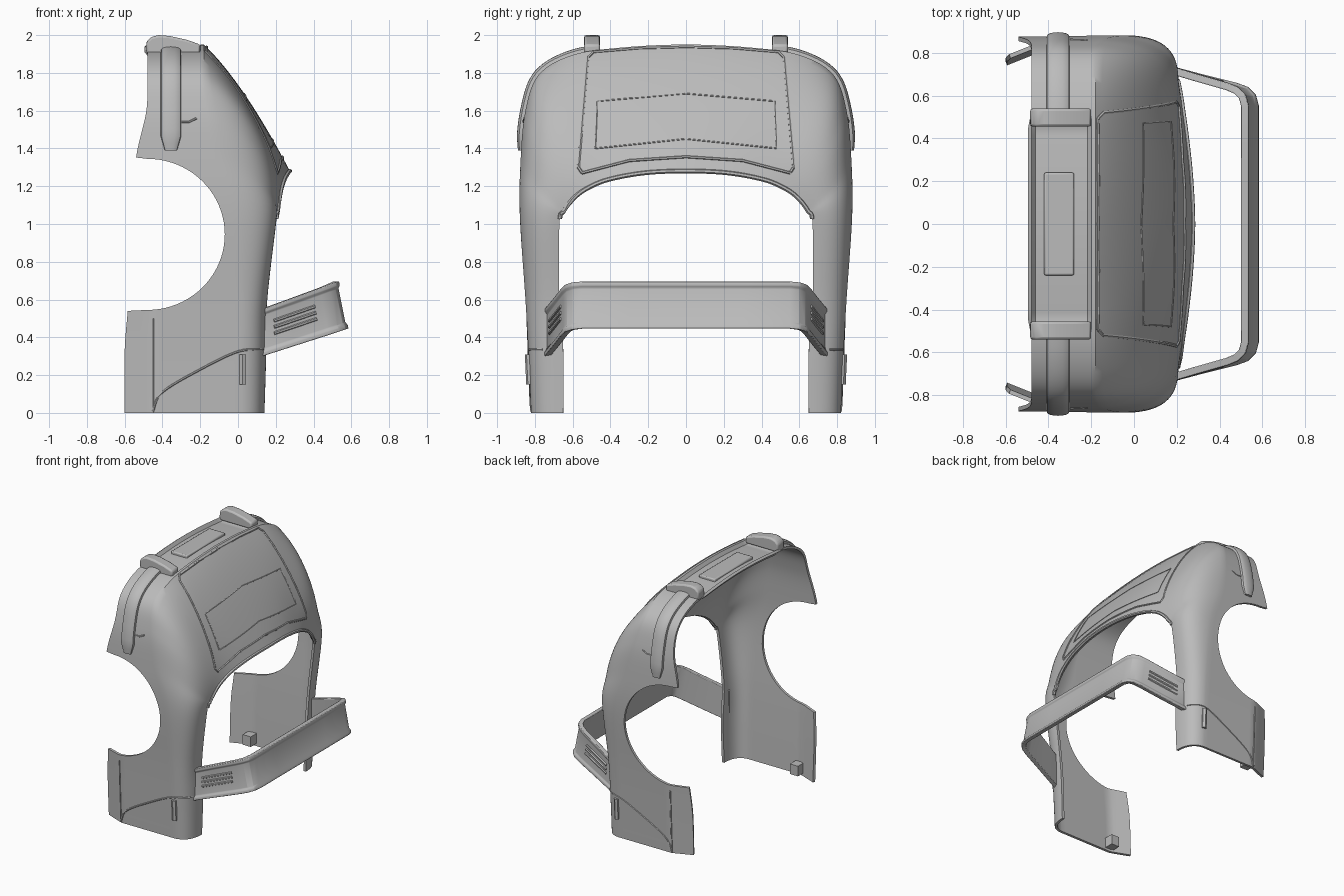
import bpy, bmesh, math
from mathutils import Vector
from mathutils.bvhtree import BVHTree

cube = bpy.data.objects.get("Cube")
if cube:
    bpy.data.objects.remove(cube, do_unlink=True)

grey = bpy.data.materials.new("plain_grey")
grey.use_nodes = True
grey.diffuse_color = (0.5, 0.5, 0.5, 1)
grey.node_tree.nodes["Principled BSDF"].inputs["Base Color"].default_value = grey.diffuse_color


def lerp(a, b, t):
    return a + (b - a) * t


def make(name, verts, faces, bevel=0, fix=True):
    me = bpy.data.meshes.new(name)
    me.from_pydata([tuple(v) for v in verts], [], faces)
    if fix:
        bm = bmesh.new()
        bm.from_mesh(me)
        bmesh.ops.recalc_face_normals(bm, faces=bm.faces)
        bm.to_mesh(me)
        bm.free()
    me.materials.append(grey)
    ob = bpy.data.objects.new(name, me)
    bpy.context.collection.objects.link(ob)
    if bevel:
        mod = ob.modifiers.new("bevel", "BEVEL")
        mod.width, mod.segments, mod.limit_method = bevel, 2, "ANGLE"
    return ob


def smooth(ob, degrees=35):
    bpy.ops.object.select_all(action="DESELECT")
    ob.select_set(True)
    bpy.context.view_layer.objects.active = ob
    bpy.ops.object.shade_smooth_by_angle(angle=math.radians(degrees))


def loft(name, sections, bevel=0):
    """Skin a row of closed sections and cap both ends."""
    n = len(sections[0])
    faces = [(i * n + k, i * n + (k + 1) % n, (i + 1) * n + (k + 1) % n, (i + 1) * n + k)
             for i in range(len(sections) - 1) for k in range(n)]
    last = (len(sections) - 1) * n
    faces += [tuple(range(n)), tuple(range(last, last + n))]
    ob = make(name, [p for s in sections for p in s], faces, bevel)
    smooth(ob)
    return ob


def prism(name, profile, y0, y1, bevel=0):
    return loft(name, [[(x, y, z) for x, z in profile] for y in (y0, y1)], bevel)


def box(name, lo, hi, bevel=0):
    return prism(name, [(lo[0], lo[2]), (hi[0], lo[2]), (hi[0], hi[2]), (lo[0], hi[2])], lo[1], hi[1], bevel)


def bead(name, points, radius=0.006):
    """Fine round moulding along a path."""
    sections = []
    for i, p in enumerate(points):
        d = (points[min(i + 1, len(points) - 1)] - points[max(i - 1, 0)]).normalized()
        a = d.cross(Vector((0.31, 0.43, 0.85))).normalized()
        b = d.cross(a)
        sections.append([p + radius * (a * math.cos(t) + b * math.sin(t))
                         for t in (math.tau * k / 6 for k in range(6))])
    return loft(name, sections)


def spline(points, steps):
    """Catmull-Rom curve through points of any dimension."""
    out = []
    for i in range(len(points) - 1):
        a, b, c, d = (points[min(max(i + k, 0), len(points) - 1)] for k in (-1, 0, 1, 2))
        for s in range(steps):
            t = s / steps
            out.append([0.5 * (2 * q + (r - p) * t + (2 * p - 5 * q + 4 * r - w) * t * t
                               + (3 * q - p - 3 * r + w) * t ** 3) for p, q, r, w in zip(a, b, c, d)])
    return out + [list(points[-1])]


# Arch stations, foot to crown: back x, bend x, outer y, outer z, bend control x, opening x, y, z
half = [
    (-.6, .02, .82, 0, .14, .14, .65, 0), (-.6, .02, .835, .33, .15, .15, .65, .33),
    (-.58, .02, .85, .6, .16, .155, .67, .6), (-.56, 0, .88, 1.05, .22, .2, .67, 1),
    (-.54, -.1, .875, 1.35, .2, .21, .645, 1.07), (-.485, -.15, .85, 1.6, .17, .22, .59, 1.14),
    (-.48, -.18, .78, 1.79, .12, .23, .52, 1.19), (-.48, -.18, .6, 1.895, .06, .245, .41, 1.235),
    (-.48, -.18, .33, 1.935, .04, .265, .22, 1.27), (-.48, -.18, 0, 1.95, .03, .275, 0, 1.28)]
mirrored = [(a, b, -y, z, c, d, -e, f) for a, b, y, z, c, d, e, f in half[-2::-1]]
rows = []
for xb, px, y, z, cx, dx, dy, dz in spline(half + mirrored, 7):
    row = []
    for k in range(16):
        x = lerp(xb, px, k / 16)
        tuck = 0.4 * max(0, -.45 - x) if z < .8 else 0
        drop = .025 if -.47 < x < -.21 and abs(y) < .46 else 0
        row.append(Vector((x, y - math.copysign(tuck, y), z - drop)))
    p, d = Vector((px, y, z)), Vector((dx, dy, dz))
    c = Vector((cx, lerp(y, dy, .08), lerp(z, dz, .3)))
    row += [p.lerp(c, t).lerp(c.lerp(d, t), t) for t in (k / 16 for k in range(17))]
    rows.append(row)
n = len(rows[0])
shell = make("body_shell", [p for r in rows for p in r],
             [(i * n + j, (i + 1) * n + j, (i + 1) * n + j + 1, i * n + j + 1)
              for i in range(len(rows) - 1) for j in range(n - 1)], fix=False)
tree = BVHTree.FromPolygons([v.co for v in shell.data.vertices], [tuple(p.vertices) for p in shell.data.polygons])
mod = shell.modifiers.new("thickness", "SOLIDIFY")
mod.thickness, mod.offset = .02, -1

# Round side openings cut through both walls
arc = [(-.48 + .41 * math.cos(t), .945 + .4 * math.sin(t))
       for t in (math.pi * (.5 - k / 40) for k in range(41))]
cutter = prism("opening_cutter", [(-.8, 1.37), (-.54, 1.352)] + arc + [(-.58, .54), (-.8, .53)], -1.2, 1.2)
cutter.hide_render = True
mod = shell.modifiers.new("openings", "BOOLEAN")
mod.operation, mod.object, mod.solver = "DIFFERENCE", cutter, "EXACT"
bpy.context.view_layer.update()
cut = bpy.data.meshes.new_from_object(shell.evaluated_get(bpy.context.evaluated_depsgraph_get()))
shell.modifiers.clear()
shell.data = cut
bpy.data.objects.remove(cutter, do_unlink=True)
smooth(shell)


def project(origin, direction):
    return tree.ray_cast(Vector(origin), Vector(direction))[0]


def trace(name, path, cast, radius=0.006):
    pts = [p for p in (cast(a, b) for a, b in path) if p]
    if len(pts) > 1:
        bead(name, pts, radius)


def from_front(y, z):
    return project((2, y, z), (-1, 0, 0))


# Mouldings around the windscreen and its inner panel
def outline(corners, steps=12):
    out = []
    for (a, b), (c, d) in zip(corners, corners[1:] + corners[:1]):
        out += [(lerp(a, c, k / steps), lerp(b, d, k / steps)) for k in range(steps)]
    return out + [corners[0]]


screen = [(-.57, 1.3), (-.55, 1.27), (-.3, 1.335), (0, 1.355), (.3, 1.335), (.55, 1.27), (.57, 1.3),
          (.52, 1.88), (.49, 1.91), (.25, 1.93), (0, 1.937), (-.25, 1.93), (-.49, 1.91), (-.52, 1.88)]
trace("windscreen_moulding", outline(screen, 6), from_front, .008)
panel = [(-.48, 1.4), (0, 1.45), (.48, 1.4), (.47, 1.65), (0, 1.69), (-.47, 1.65)]
trace("inner_panel_moulding", outline(panel), from_front, .004)

# Rolled rim of the front opening
bead("opening_rim", [r[-1] for r in rows if r[-1].z > 1.02], .012)

# Roof plate
box("roof_plate", (-.42, -.24, 1.89), (-.28, .24, 1.938), .008)

for side, word in ((1, "left"), (-1, "right")):
    # Roof clip
    prism(word + "_roof_clip", [(-.485, 1.9), (-.485, 1.965), (-.46, 1.99), (-.42, 2), (-.36, 1.995),
                                (-.27, 1.975), (-.2, 1.95), (-.2, 1.9)], side * .455, side * .54, .012)
    # Strap running down the shoulder
    path = [(r[4].y, r[4].z) for r in rows if r[4].z > 1.37 and r[4].y * side > .5]
    path = path if side > 0 else path[::-1]
    strap = []
    for i, (y, z) in enumerate(path):
        a, b = path[max(i - 1, 0)], path[min(i + 1, len(path) - 1)]
        normal = Vector((0, (b[1] - a[1]) * side, abs(b[0] - a[0]))).normalized()
        size = min(1, .6 + .2 * i)
        strap.append([Vector((-.355, y, z)) + Vector((.055 * size * math.cos(t), 0, 0))
                      + normal * (.028 * size * math.sin(t) ** .6 if 0 < k < 8 else -.005)
                      for k, t in enumerate(math.pi * k / 8 for k in range(9))])
    loft(word + "_shoulder_strap", strap)

    # Seams and marker on the lower side wall
    def from_side(x, z):
        return project((x, 2 * side, z), (0, -side, 0))
    trace(word + "_rear_flap_seam", [(-.45, k * .045 + .005) for k in range(12)], from_side, .005)
    trace(word + "_sill_seam", spline([(-.45, .01), (-.4, .11), (-.2, .23), (0, .325), (.13, .335)], 6), from_side)
    trace(word + "_side_marker", [(.025, .15), (.025, .2), (.025, .25), (.025, .31)], from_side, .02)
    trace(word + "_shoulder_crease", [(-.3, 1.54), (-.26, 1.54), (-.22, 1.56)], from_side)
    # Inner mounting block
    box(word + "_mounting_block", (-.47, side * .73, .02), (-.4, side * .815, .1))

# Front guard bar, rising forward and leaning back
corner = [(.13, .75), (.3, .705), (.48, .66), (.535, .64), (.57, .605), (.585, .55), (.585, .3)]
plan = [(x, -y) for x, y in corner] + [(.585, 0)] + corner[::-1]
section = [(0, 0), (0, .02), (-.01, .035), (-.01, .215), (0, .23), (0, .25), (-.035, .25), (-.035, 0)]


def bar_point(i, out, height):
    x, y = plan[i]
    a, b = plan[max(i - 1, 0)], plan[min(i + 1, len(plan) - 1)]
    normal = Vector((b[1] - a[1], a[0] - b[0], 0)).normalized()
    lean = .05 * min(1, (x - .13) / .4) * height / .25
    return Vector((x - lean, y, .3 + .32 * (x - .13) + height)) + normal * out


loft("guard_bar", [[bar_point(i, o, h) for o, h in section] for i in range(len(plan))], .004)
for end, word in ((0, "right"), (len(plan) - 1, "left")):
    step = 1 if end == 0 else -1
    for k in range(3):
        a, b, c = (bar_point(end + step * s, -.009, .1 + .033 * k) for s in range(3))
        bead(f"{word}_guard_rib_{k + 1}", [a.lerp(b, .4), b, b.lerp(c, .75)], .009)
